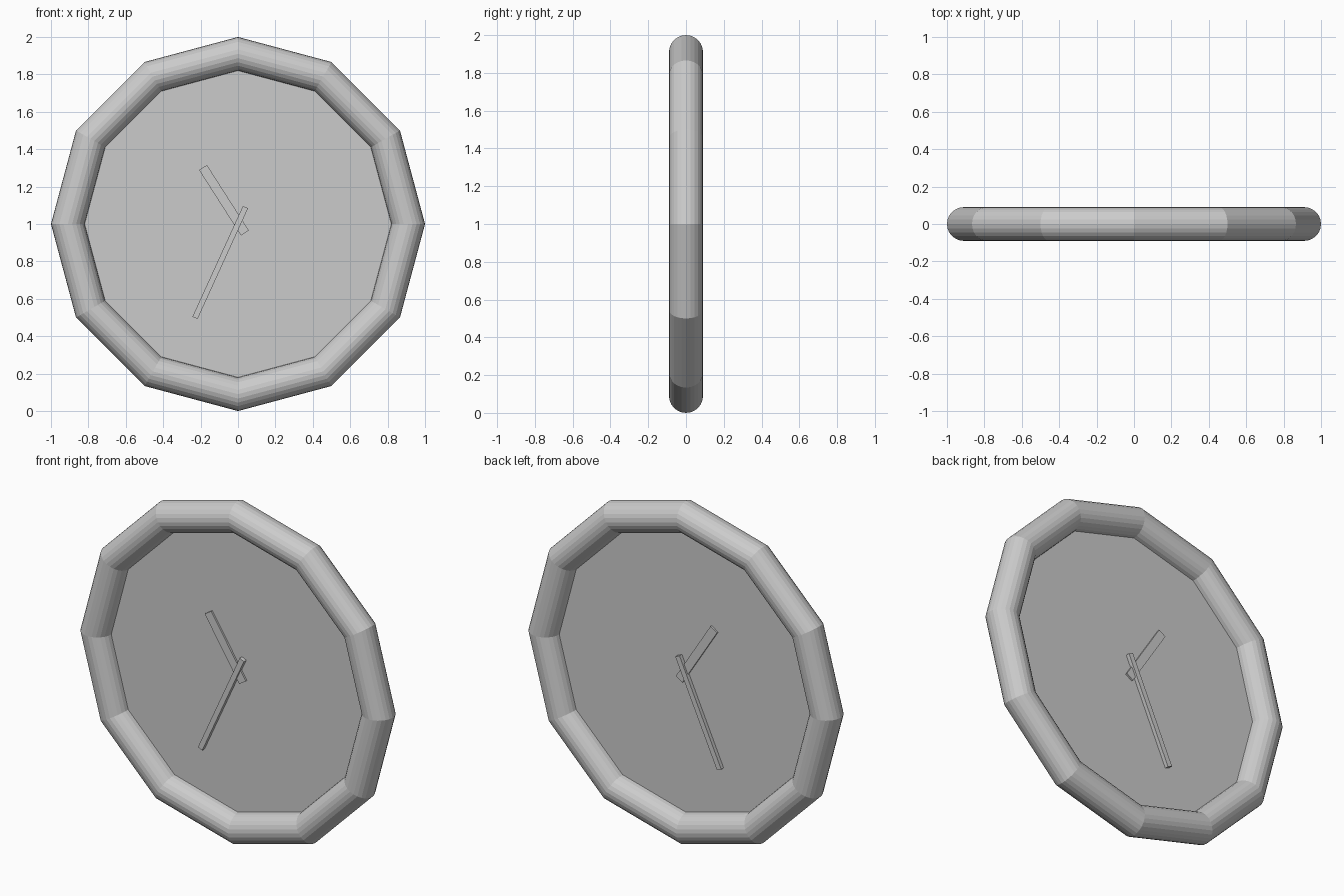
import bpy
from math import pi, atan2, hypot

if "Cube" in bpy.data.objects:
    bpy.data.objects.remove(bpy.data.objects["Cube"])

CENTRE_Z = 1.0

# Round frame: 12-sided torus with a finely rounded tube
bpy.ops.mesh.primitive_torus_add(major_segments=12, minor_segments=24,
                                 major_radius=0.91, minor_radius=0.09,
                                 location=(0, 0, CENTRE_Z), rotation=(pi / 2, 0, 0))
frame = bpy.context.object
frame.name = "clock_frame"

# Flat dial whose rim is buried in the frame
bpy.ops.mesh.primitive_circle_add(vertices=12, radius=0.91, fill_type='NGON',
                                  location=(0, 0, CENTRE_Z), rotation=(pi / 2, 0, pi / 2))
dial = bpy.context.object
dial.name = "clock_dial"
dial.rotation_euler = (pi / 2, 0, 0)


def hand(name, tail, tip, width, depth):
    """Bar from tail to tip (x, z), poking out of both sides of the dial."""
    dx, dz = tip[0] - tail[0], tip[1] - tail[1]
    bpy.ops.mesh.primitive_cube_add(
        size=1,
        location=((tail[0] + tip[0]) / 2, 0, (tail[1] + tip[1]) / 2),
        rotation=(0, atan2(dx, dz), 0))
    bar = bpy.context.object
    bar.name = name
    bar.scale = (width, depth, hypot(dx, dz))


# Hands
hand("hour_hand", (0.037, 0.952), (-0.187, 1.302), 0.05, 0.022)
hand("minute_hand", (0.04, 1.09), (-0.23, 0.498), 0.03, 0.045)
